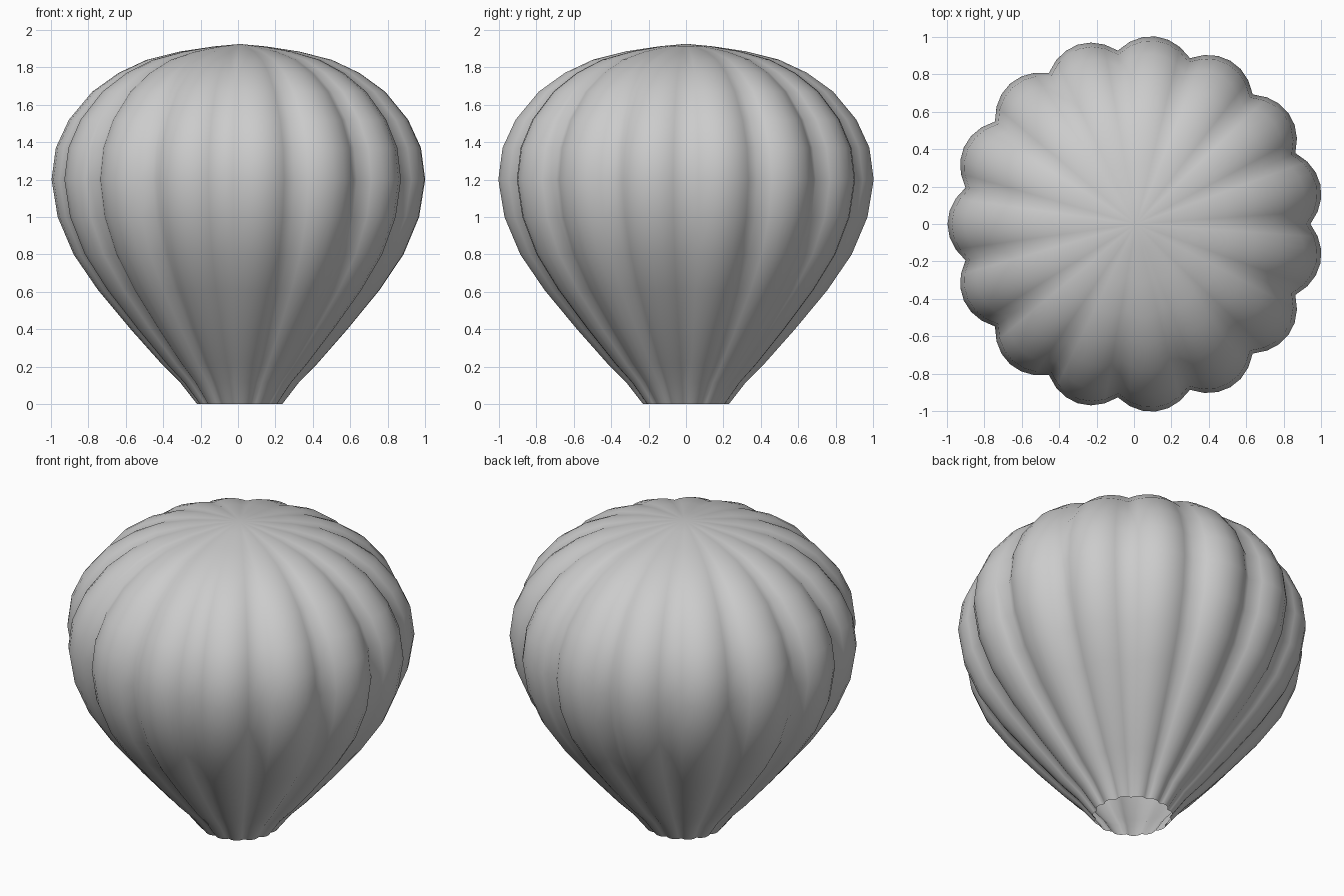
import bpy, bmesh, math

if "Cube" in bpy.data.objects:
    bpy.data.objects.remove(bpy.data.objects["Cube"], do_unlink=True)

LOBES = 15          # gores around the envelope
STEPS = 6           # segments across each gore
OFFSET_X = 0.011    # an odd lobe count shifts the bounds slightly

# crest radius and height, from the open mouth up to just below the crown
PROFILE = [(0.23, 0), (0.32, 0.115), (0.42, 0.215), (0.585, 0.4), (0.76, 0.61),
           (0.89, 0.8), (0.975, 1.0), (1.008, 1.2), (0.985, 1.37), (0.915, 1.52),
           (0.79, 1.67), (0.65, 1.77), (0.5, 1.84), (0.32, 1.885), (0.14, 1.912)]


def make_material(name, color):
    mat = bpy.data.materials.new(name)
    mat.use_nodes = True
    mat.diffuse_color = color
    mat.node_tree.nodes["Principled BSDF"].inputs["Base Color"].default_value = color
    return mat


def lobe_scale(i):
    """Full at the crest of a gore, pinched in at the seams."""
    t = 2 * (i % STEPS) / STEPS - 1
    return 1 - 0.075 * t * t


# Scalloped fabric envelope: rings of gores closed by a crown point
bm = bmesh.new()
count = LOBES * STEPS
rings = []
for radius, z in PROFILE:
    ring = []
    for i in range(count):
        a = math.tau * i / count
        r = radius * lobe_scale(i)
        ring.append(bm.verts.new((r * math.cos(a) + OFFSET_X, r * math.sin(a), z)))
    rings.append(ring)
crown = bm.verts.new((OFFSET_X, 0, 1.925))

for i in range(count):
    j = (i + 1) % count
    for low, high in zip(rings, rings[1:]):
        bm.faces.new((low[i], low[j], high[j], high[i]))
    bm.faces.new((rings[-1][i], rings[-1][j], crown))
for face in bm.faces:
    face.smooth = True

mesh = bpy.data.meshes.new("balloon_envelope")
bm.to_mesh(mesh)
bm.free()
mesh.materials.append(make_material("light grey fabric", (0.6, 0.6, 0.6, 1)))
envelope = bpy.data.objects.new("balloon_envelope", mesh)
bpy.context.collection.objects.link(envelope)
